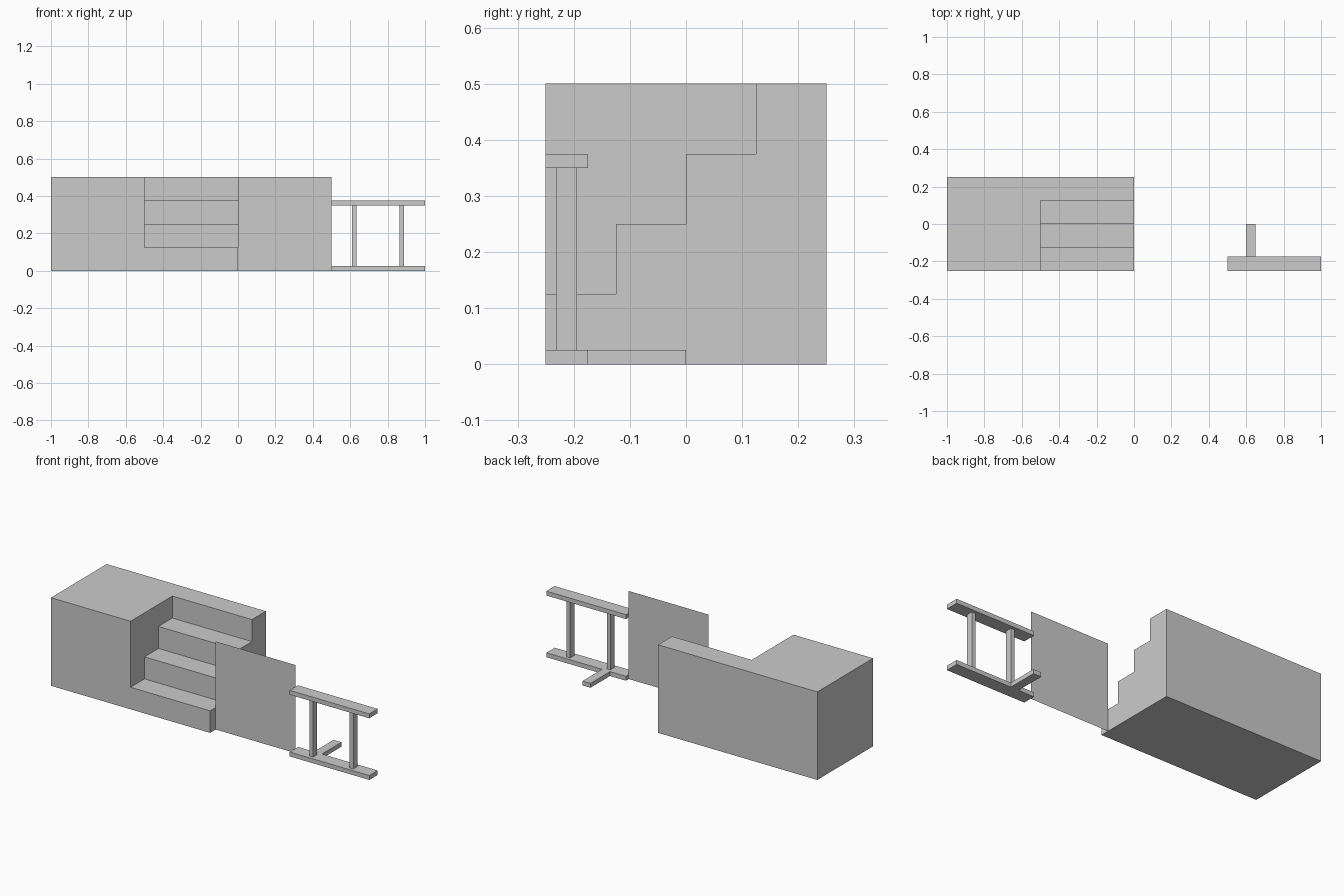
import bpy

if "Cube" in bpy.data.objects:
    bpy.data.objects.remove(bpy.data.objects["Cube"])


def make(name, verts, faces):
    mesh = bpy.data.meshes.new(name)
    mesh.from_pydata(verts, [], faces)
    mesh.update()
    obj = bpy.data.objects.new(name, mesh)
    bpy.context.collection.objects.link(obj)
    return obj


def box(name, x0, x1, y0, y1, z0, z1):
    verts = [(x, y, z) for x in (x0, x1) for y in (y0, y1) for z in (z0, z1)]
    faces = [(0, 1, 3, 2), (4, 6, 7, 5), (0, 4, 5, 1),
             (2, 3, 7, 6), (0, 2, 6, 4), (1, 5, 7, 3)]
    return make(name, verts, faces)


def extrude_x(name, profile, x0, x1):
    # profile is a counter-clockwise (y, z) outline seen from +x
    n = len(profile)
    verts = [(x, y, z) for x in (x0, x1) for y, z in profile]
    faces = [tuple(reversed(range(n))), tuple(range(n, 2 * n))]
    faces += [(i, (i + 1) % n, n + (i + 1) % n, n + i) for i in range(n)]
    return make(name, verts, faces)


# Raised platform
box("platform", -1, -0.5, -0.25, 0.25, 0, 0.5)

# Four steps climbing toward the back
STEPS, SIZE = 4, 0.125
outline = [(-0.25, 0), (0.25, 0)]
for i in reversed(range(STEPS)):
    top = (i + 1) * SIZE
    if i == STEPS - 1:
        outline.append((0.25, top))
    outline += [(-0.25 + i * SIZE, top)]
    if i > 0:
        outline.append((-0.25 + i * SIZE, i * SIZE))
extrude_x("stairs", outline, -0.5, 0)

# Thin upright panel (a single sheet)
make("wall_panel",
     [(0, -0.2, 0), (0.5, -0.2, 0), (0.5, -0.2, 0.5), (0, -0.2, 0.5)],
     [(0, 1, 2, 3)])

# Railing: two rails, two posts and one foot behind the first post
for name, z in (("bottom_rail", 0), ("top_rail", 0.35)):
    box(name, 0.5, 1, -0.25, -0.175, z, z + 0.025)
for name, x in (("left_post", 0.622), ("right_post", 0.875)):
    box(name, x - 0.0115, x + 0.0115, -0.2315, -0.194, 0.025, 0.35)
box("support_foot", 0.6, 0.65, -0.175, 0, 0, 0.025)
